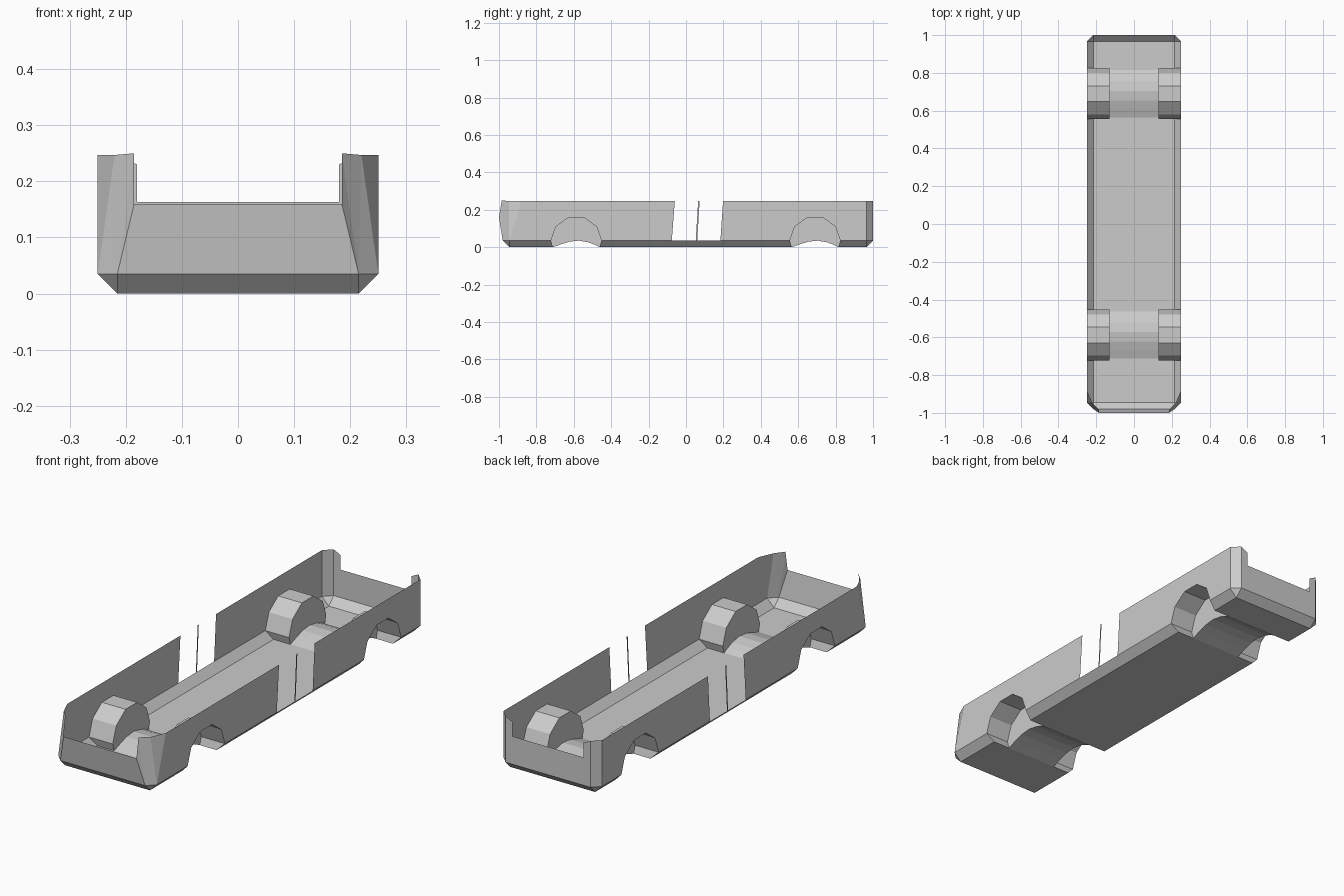
import bpy, math

if "Cube" in bpy.data.objects:
    bpy.data.objects.remove(bpy.data.objects["Cube"])

W, WF, WI = 0.25, 0.215, 0.13      # wall, flat floor edge and wheel-box inner half widths
ZC, ZT = 0.035, 0.247              # chamfer height, wall top
YF, YB = -0.945, 0.965             # ends of the flat floor
WHEELS = (-0.587, 0.69)
R, CZ = 0.135, 0.03


def make(name, faces, mirror=True):
    """Sheet object from faces given as point lists; optional mirror over x."""
    verts, index, polys = [], {}, []
    for f in faces:
        ids = []
        for p in f:
            k = tuple(round(c, 4) for c in p)
            if k not in index:
                index[k] = len(verts)
                verts.append(k)
            ids.append(index[k])
        polys.append(ids)
    me = bpy.data.meshes.new(name)
    me.from_pydata(verts, [], polys)
    ob = bpy.data.objects.new(name, me)
    bpy.context.collection.objects.link(ob)
    if mirror:
        ob.modifiers.new("mirror", 'MIRROR')
    return ob


def strip(profile, x0, x1):
    """Quads between two copies of a (y, z) profile at x0 and x1."""
    return [[(x0, *a), (x1, *a), (x1, *b), (x0, *b)]
            for a, b in zip(profile, profile[1:])]


def arch(yc):
    """Upper part of a decagon, front to back, ending at floor level."""
    pts = [(yc - R * math.cos(math.radians(a)), CZ + R * math.sin(math.radians(a)))
           for a in range(0, 181, 36)]
    pts[0] = (yc - R, ZC)
    pts[-1] = (yc + R, ZC)
    return [(yc - 0.125, 0)] + pts + [(yc + 0.125, 0)]


def hump(yc):
    """Low axle hump in the floor."""
    return [(yc + y, z) for y, z in
            ((-0.125, 0), (-0.08, 0.016), (-0.035, 0.03), (0.015, 0.035),
             (0.065, 0.026), (0.1, 0.013), (0.125, 0))]


# Floor centre with axle humps
spine = [(YF, 0)] + [p for w in WHEELS for p in hump(w)] + [(YB, 0)]
make("floor_centre", strip(spine, -WI, WI), mirror=False)

# Floor edges and lower chamfers, interrupted at the wheels
edges = [YF] + [w + s * 0.125 for w in WHEELS for s in (-1, 1)] + [YB]
tops = [YF] + [w + s * R for w in WHEELS for s in (-1, 1)] + [YB]
faces = []
for i in (0, 2, 4):
    a, b, c, d = edges[i], edges[i + 1], tops[i], tops[i + 1]
    faces.append([(WI, a, 0), (WF, a, 0), (WF, b, 0), (WI, b, 0)])
    faces.append([(WF, a, 0), (W, c, ZC), (W, d, ZC), (WF, b, 0)])
make("floor_edge", faces)

# Wheel boxes: faceted arch plus inner wall above the hump
for w, name in zip(WHEELS, ("front_wheel_box", "rear_wheel_box")):
    a = arch(w)
    faces = strip(a[1:-1], WI, W)
    for lo, hi in ((a[0], a[1]), (a[-1], a[-2])):
        faces.append([(WI, *lo), (WF, *lo), (W, *hi), (WI, *hi)])
    faces.append([(WI, *p) for p in a + hump(w)[-2:0:-1]])
    make(name, faces)

# Side walls with wheel openings and slanted door edges
front_arch, rear_arch = arch(WHEELS[0])[1:-1], arch(WHEELS[1])[1:-1]
front_wall = [(YF, ZC)] + front_arch + [(-0.076, ZC), (-0.06, ZT), (-0.88, ZT)]
rear_wall = [(0.184, ZC)] + rear_arch + [(YB, ZC), (YB, ZT), (0.198, ZT)]
make("front_side_wall", [[(W, *p) for p in front_wall]])
make("rear_side_wall", [[(W, *p) for p in rear_wall]])

# Door pillar in the side opening
make("door_pillar", [[(W, 0.052, ZC), (W, 0.06, ZC), (W, 0.073, ZT), (W, 0.065, ZT)]])

# Front panel and lower front chamfer
front = [(YF, 0), (-0.98, ZC)]
make("front_panel", strip(front, -WF, WF) + [
    [(-WF, -0.98, ZC), (WF, -0.98, ZC), (0.185, -1, 0.16), (-0.185, -1, 0.16)]],
    mirror=False)

# Faceted front corners
A, B, M = (WF, -0.98, ZC), (W, YF, ZC), (0.185, -1, 0.16)
P1, P2, P3 = (0.185, -0.985, 0.25), (0.22, -0.948, 0.247), (W, -0.88, ZT)
make("front_corner", [[A, P1, M], [A, P2, P1], [A, B, P2], [B, P3, P2], [(WF, YF, 0), B, A]])

# Rear panel and lower rear chamfer
make("rear_panel", strip([(YB, 0), (1, ZC), (1, 0.163)], -WF, WF), mirror=False)

# Rear corner posts with narrow window edge
make("rear_corner", [
    [(WF, YB, 0), (WF, 1, ZC), (W, YB, ZC)],
    [(WF, 1, ZC), (W, YB, ZC), (W, YB, ZT), (WF, 1, ZT)],
    [(0.18, 1, 0.163), (WF, 1, 0.163), (WF, 1, ZT), (0.18, 1, 0.23)]])
